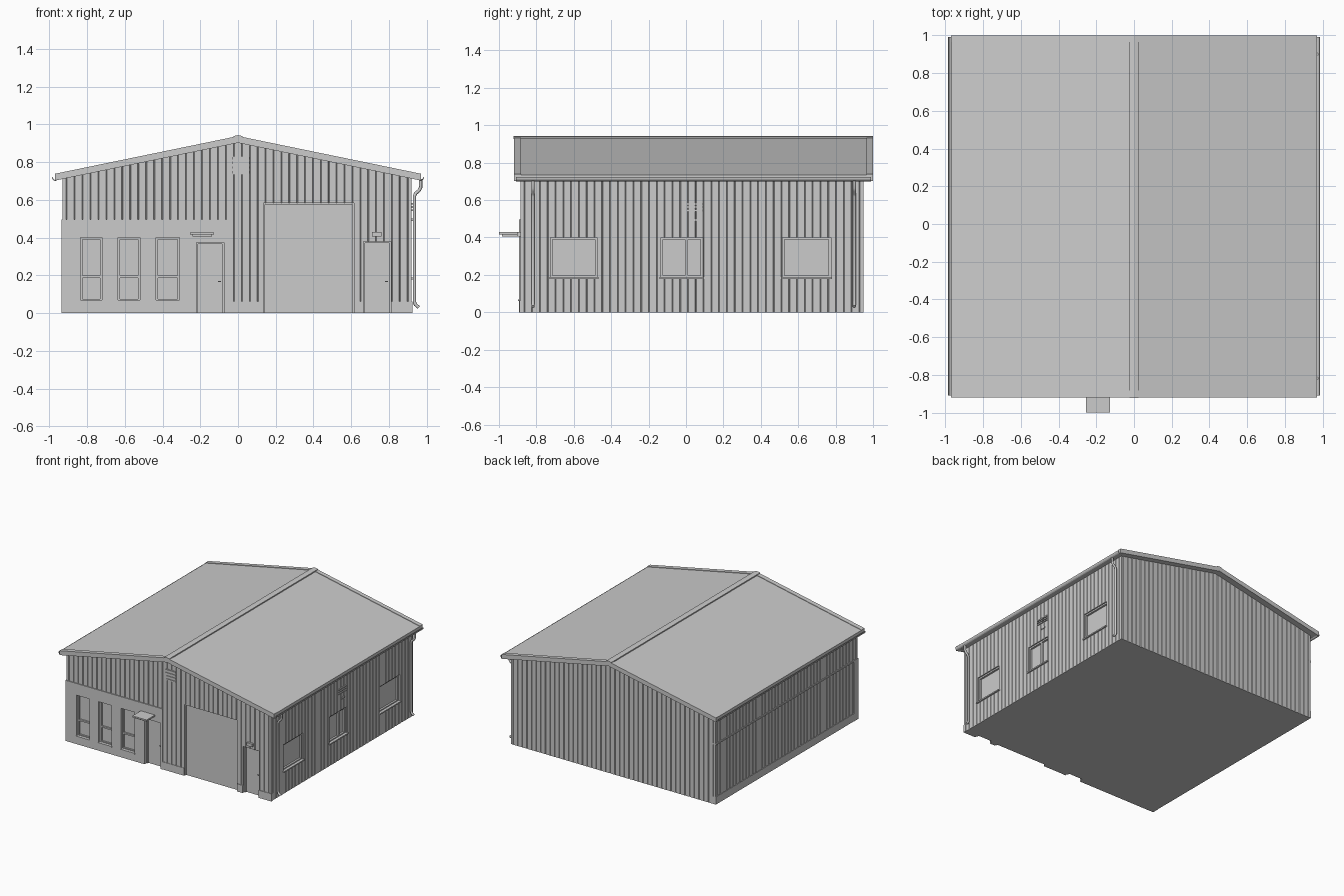
import bpy, bmesh, math
from mathutils import Vector

if "Cube" in bpy.data.objects:
    bpy.data.objects.remove(bpy.data.objects["Cube"])

XL, XR, YF, YB = -0.93, 0.92, -0.885, 0.948   # wall planes
SLOPE = 0.206


def mesh_object(name, bm):
    bmesh.ops.recalc_face_normals(bm, faces=bm.faces[:])
    me = bpy.data.meshes.new(name)
    bm.to_mesh(me)
    bm.free()
    ob = bpy.data.objects.new(name, me)
    bpy.context.collection.objects.link(ob)
    return ob


def boxes(name, items):
    """One object from (x0, x1, y0, y1, z0, z1) boxes."""
    bm = bmesh.new()
    for x0, x1, y0, y1, z0, z1 in items:
        vs = bmesh.ops.create_cube(bm, size=1)["verts"]
        for v in vs:
            v.co = Vector((x0 if v.co.x < 0 else x1,
                           y0 if v.co.y < 0 else y1,
                           z0 if v.co.z < 0 else z1))
    return mesh_object(name, bm)


def extrude_y(name, profile, y0, y1):
    """Extrude an (x, z) outline along y."""
    bm = bmesh.new()
    rings = [[bm.verts.new((x, y, z)) for x, z in profile] for y in (y0, y1)]
    n = len(profile)
    for r in rings:
        bm.faces.new(r)
    for i in range(n):
        j = (i + 1) % n
        bm.faces.new((rings[0][i], rings[0][j], rings[1][j], rings[1][i]))
    return mesh_object(name, bm)


def cut(ob, cutter):
    m = ob.modifiers.new("openings", "BOOLEAN")
    m.operation, m.solver, m.object = "DIFFERENCE", "EXACT", cutter


def grooved_edge(a, b, pitch=0.042, w=0.003, d=0.004):
    """Points from a to b with small V grooves (cladding seams)."""
    a, b = Vector(a), Vector(b)
    t = (b - a).normalized()
    inward = Vector((-t.y, t.x))
    n = round((b - a).length / pitch)
    pts = [a]
    for i in range(n):
        p = a + (b - a) * ((i + 0.5) / n)
        pts += [p - t * w, p + inward * d, p + t * w]
    return pts


# Clad wall body with a gabled top
corners = [(XL, YF), (0, YF), (XR, YF), (XR, YB), (0, YB), (XL, YB)]
outline = []
for i, c in enumerate(corners):
    outline += grooved_edge(c, corners[(i + 1) % 6])
bm = bmesh.new()
low = [bm.verts.new((p.x, p.y, 0)) for p in outline]
top = [bm.verts.new((p.x, p.y, 0.908 - SLOPE * abs(p.x))) for p in outline]
for i in range(len(outline)):
    j = (i + 1) % len(outline)
    bm.faces.new((low[i], low[j], top[j], top[i]))
for s in (1, -1):
    for ring in (low, top):
        bm.faces.new([v for v in ring if v.co.x * s >= 0])
walls = mesh_object("walls", bm)

# Smooth lower front, trim ledge on the left wall, plinth
lower_front = boxes("lower_front_wall", [(-0.936, -0.06, YF - 0.007, YF + 0.05, 0, 0.495)])
boxes("left_wall_ledge", [(-0.936, XL + 0.02, YF, YB, 0.485, 0.497)])
plinth = boxes("plinth", [(-0.06, XR + 0.004, YF - 0.004, YF + 0.02, 0, 0.062),
                          (XR - 0.02, XR + 0.004, YF, YB, 0, 0.062),
                          (XL - 0.004, XL + 0.02, YF, YB, 0, 0.062)])

# Openings
FRONT_WINDOWS = [(-0.835, -0.72), (-0.635, -0.52), (-0.435, -0.31)]
SIDE_WINDOWS = [(-0.725, -0.475), (-0.135, 0.09), (0.515, 0.775)]
DOORS = [(-0.22, -0.075, 0.375), (0.665, 0.81, 0.38)]
GARAGE = (0.135, 0.615, 0.582)
cutters = [(a, b, -1, YF + 0.025, 0.065, 0.40) for a, b in FRONT_WINDOWS]
cutters += [(XR - 0.025, 1, a, b, 0.185, 0.40) for a, b in SIDE_WINDOWS]
cutters += [(a, b, -1, YF + 0.03, -0.1, h) for a, b, h in DOORS]
cutters += [(GARAGE[0], GARAGE[1], -1, YF + 0.018, -0.1, GARAGE[2])]
cutter = boxes("opening_cutter", cutters)
cutter.hide_render = True
cutter.display_type = "WIRE"
cutter.hide_set(True)
for ob in (walls, lower_front, plinth):
    cut(ob, cutter)


def frame(a, b, z0, z1, d0, d1, t, sill=True):
    """Frame bars as (along0, along1, depth0, depth1, z0, z1)."""
    bars = [(a, a + t, d0, d1, z0, z1), (b - t, b, d0, d1, z0, z1),
            (a + t, b - t, d0, d1, z1 - t, z1)]
    if sill:
        bars.append((a + t, b - t, d0, d1, z0, z0 + t))
    return bars


# Front windows: frame, transom, sill
bars = []
for a, b in FRONT_WINDOWS:
    bars += frame(a, b, 0.065, 0.40, YF + 0.012, YF + 0.03, 0.01)
    bars.append((a + 0.01, b - 0.01, YF + 0.012, YF + 0.03, 0.186, 0.198))
    bars.append((a - 0.004, b + 0.004, YF - 0.013, YF + 0.02, 0.06, 0.068))
boxes("front_window_frames", bars)

# Side windows, turned onto the right wall
bars = []
for i, (a, b) in enumerate(SIDE_WINDOWS):
    bars += frame(a, b, 0.185, 0.40, 0.01, 0.03, 0.012)
    bars.append((a - 0.006, b + 0.006, -0.012, 0.02, 0.178, 0.188))
    if i == 1:
        m = (a + b) / 2 + 0.025
        bars.append((m - 0.008, m + 0.008, 0.01, 0.03, 0.19, 0.39))
boxes("side_window_frames", [(XR - d1, XR - d0, a, b, z0, z1) for a, b, d0, d1, z0, z1 in bars])

# Door frames and handles, garage door frame
bars = []
for a, b, h in DOORS:
    bars += frame(a, b, 0, h, YF + 0.015, YF + 0.035, 0.009, False)
    bars.append((b - 0.03, b - 0.014, YF + 0.02, YF + 0.032, 0.165, 0.171))
boxes("door_frames", bars)
boxes("garage_door_frame", frame(GARAGE[0], GARAGE[1], 0, GARAGE[2], YF + 0.008, YF + 0.02, 0.008, False))

# Entrance canopy and lamp over the side door
boxes("entrance_canopy", [(-0.254, -0.126, -1.0, YF, 0.416, 0.428),
                          (-0.242, -0.138, -0.985, YF, 0.406, 0.416)])
boxes("door_lamp", [(0.71, 0.76, YF - 0.018, YF + 0.01, 0.405, 0.43)])

# Louvred vents
slats = [(-0.03, 0.06, YF - 0.008, YF + 0.01, z, z + 0.012) for z in (0.74, 0.765, 0.79, 0.815)]
slats.append((-0.03, 0.06, YF - 0.003, YF + 0.01, 0.735, 0.83))
slats += [(XR - 0.01, XR + 0.008, -0.025, 0.09, z, z + 0.01) for z in (0.54, 0.557, 0.574)]
slats.append((XR - 0.01, XR + 0.006, 0.02, 0.06, 0.487, 0.5))
boxes("vents", slats)


def gable(half, z, thick):
    e = z - SLOPE * half
    return [(-half, e), (0, z), (half, e), (half, e - thick), (0, z - thick), (-half, e - thick)]


# Roof slab, verge trims and ridge cap
extrude_y("roof", gable(0.968, 0.934, 0.03), -0.915, 0.995)
extrude_y("verge_trim_front", gable(0.97, 0.938, 0.036), -0.92, -0.882)
extrude_y("verge_trim_back", gable(0.97, 0.938, 0.036), 0.965, 1.0)
extrude_y("ridge_cap", gable(0.024, 0.943, 0.012), -0.922, 1.0)

# Half-round gutters on both eaves
for s, side in ((-1, "left"), (1, "right")):
    arc = [math.pi * i / 8 for i in range(9)]
    outer = [(s * (0.968 - 0.018 * math.cos(t)), 0.722 - 0.022 * math.sin(t)) for t in arc]
    inner = [(s * (0.968 - 0.014 * math.cos(t)), 0.722 - 0.017 * math.sin(t)) for t in arc]
    extrude_y(side + "_gutter", outer + inner[::-1], -0.91, 0.99)

# Downpipes on the right wall
for y, place in ((-0.818, "front"), (0.9, "back")):
    cu = bpy.data.curves.new(place + "_downpipe", "CURVE")
    cu.dimensions = "3D"
    cu.bevel_depth, cu.bevel_resolution, cu.use_fill_caps = 0.009, 2, True
    sp = cu.splines.new("POLY")
    path = [(0.968, 0.71), (0.968, 0.665), (0.96, 0.65), (0.942, 0.635),
            (0.935, 0.62), (0.935, 0.06), (0.94, 0.045), (0.958, 0.03)]
    sp.points.add(len(path) - 1)
    for p, (x, z) in zip(sp.points, path):
        p.co = (x, y, z, 1)
    bpy.context.collection.objects.link(bpy.data.objects.new(place + "_downpipe", cu))
